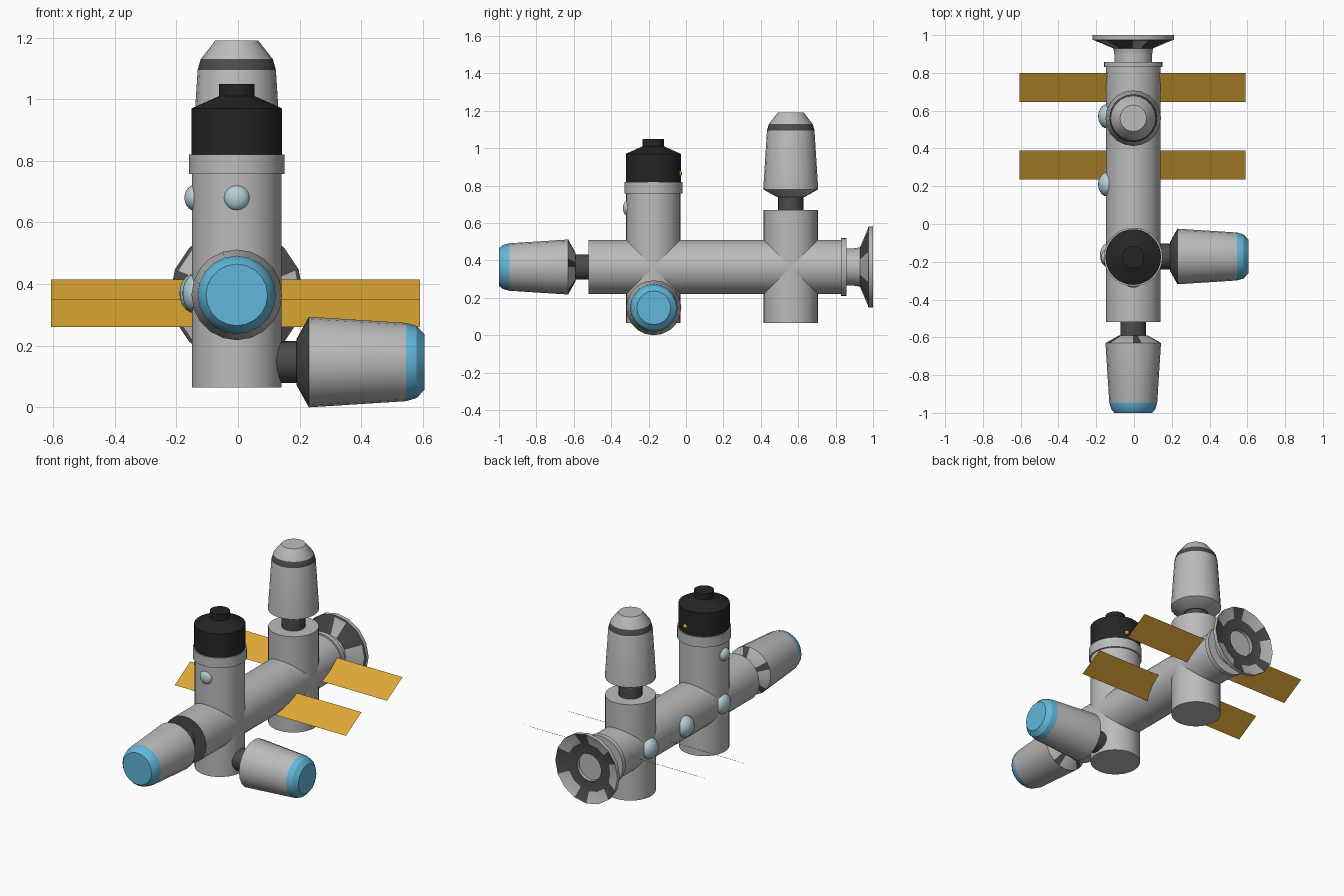
import bpy, bmesh, math
from mathutils import Vector, Matrix

if "Cube" in bpy.data.objects:
    bpy.data.objects.remove(bpy.data.objects["Cube"])


def material(name, rgb):
    m = bpy.data.materials.new(name)
    m.diffuse_color = (*rgb, 1)
    m.use_nodes = True
    m.node_tree.nodes["Principled BSDF"].inputs["Base Color"].default_value = m.diffuse_color
    return m


HULL, DARK, BLACK, BLUE, GLASS, GOLD = range(6)
MATS = [material("hull_grey", (0.50, 0.50, 0.50)),
        material("dark_grey", (0.07, 0.07, 0.07)),
        material("black", (0.018, 0.018, 0.018)),
        material("bright_blue", (0.12, 0.47, 0.70)),
        material("pale_glass", (0.45, 0.63, 0.68)),
        material("solar_gold", (0.72, 0.39, 0.035))]
CX = -0.004          # axis of the hull
X, Y, Z = Vector((1, 0, 0)), Vector((0, 1, 0)), Vector((0, 0, 1))


def finish(name, bm, matrix=None):
    """Turn a bmesh into an object, smooth except at sharp edges."""
    if matrix:
        bm.transform(matrix)
    for f in bm.faces:
        f.smooth = True
    for e in bm.edges:
        e.smooth = e.calc_face_angle(0) < math.radians(30)
    me = bpy.data.meshes.new(name)
    bm.to_mesh(me)
    bm.free()
    for m in MATS:
        me.materials.append(m)
    ob = bpy.data.objects.new(name, me)
    bpy.context.collection.objects.link(ob)
    return ob


def lathe(name, origin, axis, profile, mats, caps=(HULL, HULL), sides=32):
    """Spin (distance, radius) points about axis; mats gives one colour per
    band, or a function of the side number."""
    bm = bmesh.new()
    rings = [[bm.verts.new((r * math.cos(2 * math.pi * i / sides),
                            r * math.sin(2 * math.pi * i / sides), t))
              for i in range(sides)] for t, r in profile]
    for k, (a, b) in enumerate(zip(rings, rings[1:])):
        for i in range(sides):
            j = (i + 1) % sides
            f = bm.faces.new((a[i], a[j], b[j], b[i]))
            f.material_index = mats[k](i) if callable(mats[k]) else mats[k]
    for ring, c in ((rings[0], caps[0]), (rings[-1], caps[1])):
        bm.faces.new(ring).material_index = c
    bmesh.ops.recalc_face_normals(bm, faces=bm.faces)
    rot = Z.rotation_difference(axis).to_matrix().to_4x4()
    return finish(name, bm, Matrix.Translation(origin) @ rot)


# Main hull tube and the two vertical towers
lathe("main_tube", (CX, 0, 0.37), Y, [(-0.52, 0.145), (0.83, 0.145)],
      [HULL], (DARK, HULL))
lathe("front_tower", (CX, -0.175, 0), Z,
      [(0.07, 0.145), (0.762, 0.145), (0.762, 0.155), (0.825, 0.155)], [HULL] * 3)
lathe("rear_tower", (CX, 0.56, 0), Z, [(0.07, 0.145), (0.675, 0.145)], [HULL])

# Black drum on the front tower, with a small gold light behind it
lathe("tower_drum", (CX, -0.175, 0), Z,
      [(0.82, 0.147), (0.975, 0.147), (1.015, 0.058), (1.055, 0.058)],
      [BLACK] * 3, (BLACK, BLACK))


def dome(name, pos, axis, radius, height, mat=GLASS):
    """Ellipsoid bulging out of the hull along axis."""
    bm = bmesh.new()
    bmesh.ops.create_uvsphere(bm, u_segments=16, v_segments=10, radius=1)
    for f in bm.faces:
        f.material_index = mat
    rot = Z.rotation_difference(axis).to_matrix().to_4x4()
    finish(name, bm, Matrix.Translation(pos) @ rot
           @ Matrix.Diagonal((radius, radius, height, 1)))


dome("drum_light", (0.027, -0.033, 0.87), Y, 0.014, 0.012, GOLD)

# Docked capsules: neck, flared shoulder, tapered body, end band and nose
def capsule(name, origin, axis, shoulder, band, nose, tip):
    lathe(name, origin, axis,
          [(-0.08, 0.068), (0, 0.068), (0.0, 0.075), (0.04, 0.147),
           (0.355, 0.127), (0.39, 0.117), tip],
          [DARK, DARK, shoulder, HULL, band, nose], (DARK, nose), 20)


capsule("front_capsule", (CX, -0.59, 0.37), -Y,
        lambda i: DARK if i % 4 == 0 else HULL, BLUE, BLUE, (0.41, 0.10))
capsule("side_capsule", (0.19, -0.172, 0.152), X, DARK, BLUE, BLUE, (0.415, 0.09))
capsule("top_capsule", (CX, 0.56, 0.745), Z, HULL, DARK, HULL, (0.45, 0.07))

# Rear collar and docking dish with chequered flare
lathe("rear_collar", (CX, 0, 0.37), Y,
      [(0.83, 0.155), (0.858, 0.155), (0.858, 0.1), (0.905, 0.1)], [HULL] * 3)
lathe("docking_dish", (CX, 0, 0.37), Y,
      [(0.90, 0.1), (0.93, 0.105), (0.972, 0.205), (0.975, 0.217), (1.0, 0.217),
       (0.975, 0.15), (0.973, 0.085), (0.95, 0.085)],
      [HULL, lambda i: HULL if i % 3 == 0 else DARK, DARK, HULL,
       lambda i: DARK if i % 3 == 0 else HULL, DARK, HULL],
      (HULL, HULL), 16)

# Domed windows along the left side of the tube and on the front tower
for i, y in enumerate((0.21, 0.57)):
    dome(f"tube_window_{i + 1}", (-0.14, y, 0.375), -X, 0.065, 0.05)
dome("crossing_window", (-0.14, -0.165, 0.375), -X, 0.062, 0.04)
dome("tower_window_left", (-0.14, -0.175, 0.685), -X, 0.042, 0.034)
dome("tower_window_front", (CX, -0.311, 0.685), -Y, 0.042, 0.026)

# Two tilted, paper-thin solar wings passing through the hull
for name, y, z in (("front_solar_wing", 0.235, 0.265), ("rear_solar_wing", 0.645, 0.33)):
    bm = bmesh.new()
    f = bm.faces.new([bm.verts.new(p) for p in (
        (-0.607, y, z), (0.59, y, z), (0.59, y + 0.155, z + 0.09),
        (-0.607, y + 0.155, z + 0.09))])
    f.material_index = GOLD
    finish(name, bm)

# Set the lowest capsule edge on the ground
bpy.context.view_layer.update()
low = min((o.matrix_world @ v.co).z for o in bpy.data.objects for v in o.data.vertices)
for o in bpy.data.objects:
    o.location.z -= low
